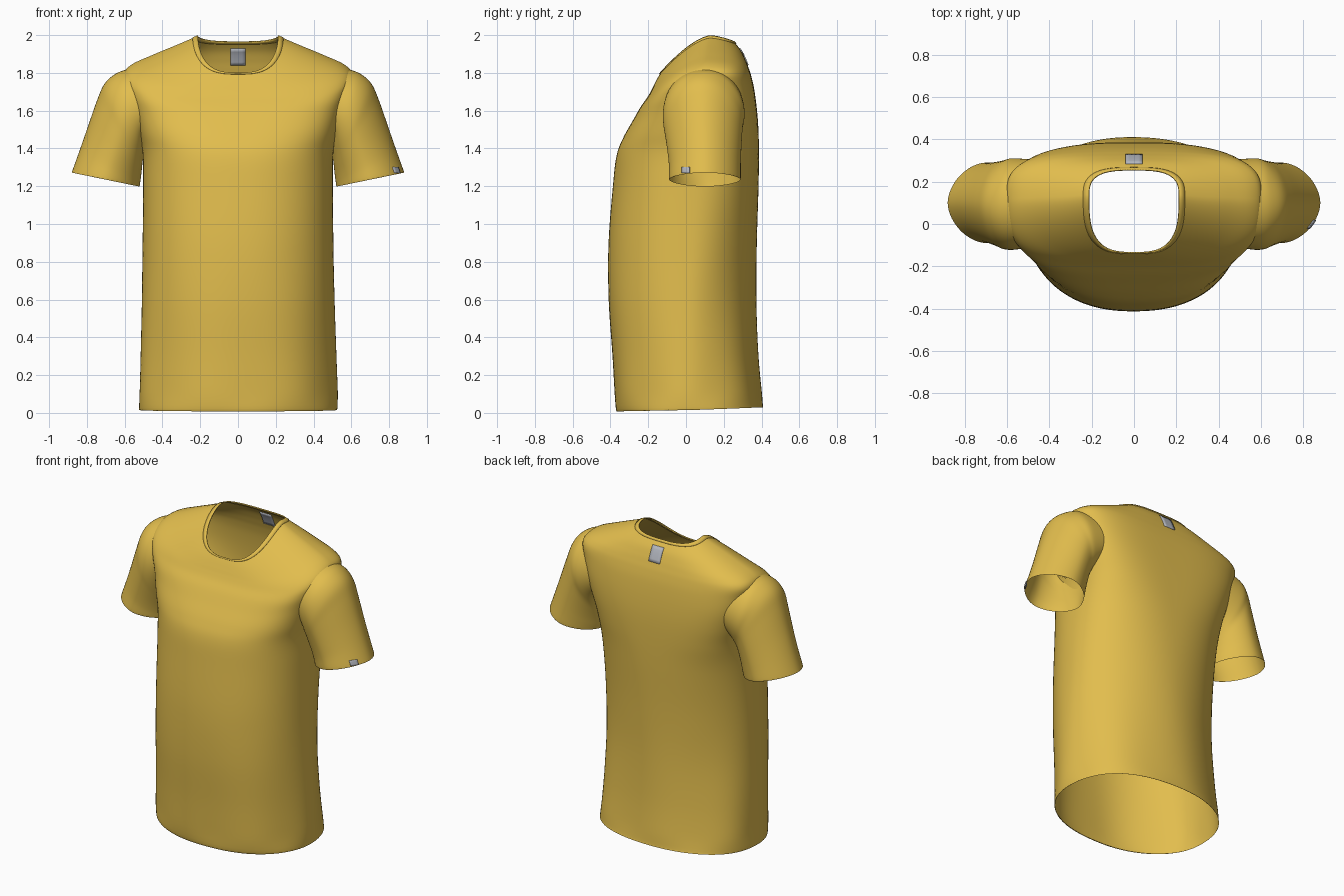
import bpy, bmesh, math
from mathutils import Vector
from mathutils.bvhtree import BVHTree

if "Cube" in bpy.data.objects:
    bpy.data.objects.remove(bpy.data.objects["Cube"])


def material(name, color):
    m = bpy.data.materials.new(name)
    m.diffuse_color = (*color, 1)
    m.use_nodes = True
    m.node_tree.nodes["Principled BSDF"].inputs["Base Color"].default_value = m.diffuse_color
    return m


YELLOW = material("mustard cotton", (0.76, 0.51, 0.075))
GREY = material("grey label", (0.45, 0.47, 0.52))


def smooth_keys(keys, steps):
    """Catmull-Rom interpolation through rows of numbers."""
    rows = []
    for i in range(len(keys) - 1):
        p0, p1 = keys[max(i - 1, 0)], keys[i]
        p2, p3 = keys[i + 1], keys[min(i + 2, len(keys) - 1)]
        for s in range(steps):
            t = s / steps
            rows.append([0.5 * (2 * b + (c - a) * t + (2 * a - 5 * b + 4 * c - d) * t * t
                                + (3 * b - a - 3 * c + d) * t ** 3)
                         for a, b, c, d in zip(p0, p1, p2, p3)])
    rows.append(list(keys[-1]))
    return rows


def build(name, rows, mat, closed=True, keep=None):
    """Skin rows of points into a smooth sheet."""
    bm = bmesh.new()
    grid = [[bm.verts.new(p) for p in row] for row in rows]
    n = len(rows[0])
    for a, b in zip(grid, grid[1:]):
        for i in range(n if closed else n - 1):
            j = (i + 1) % n
            f = bm.faces.new((a[i], a[j], b[j], b[i]))
            f.smooth = True
    tree = BVHTree.FromBMesh(bm)
    if keep:
        bmesh.ops.delete(bm, geom=[f for f in bm.faces if not keep(f.calc_center_median())],
                         context='FACES')
    bmesh.ops.recalc_face_normals(bm, faces=bm.faces)
    mesh = bpy.data.meshes.new(name)
    bm.to_mesh(mesh)
    bm.free()
    mesh.materials.append(mat)
    ob = bpy.data.objects.new(name, mesh)
    bpy.context.collection.objects.link(ob)
    return ob, tree


def thicken(ob, amount):
    mod = ob.modifiers.new("thickness", 'SOLIDIFY')
    mod.thickness = amount
    mod.offset = 0


# Torso: half width, side y, side z, front y, front z, back y, back z,
# front squareness, back squareness
TORSO = [
    (.522, .02, .015, -.362, .008, .41, .03, .92, .88),
    (.525, .02, .05, -.374, .04, .404, .06, .92, .90),
    (.518, .02, .30, -.39, .30, .382, .30, .92, .98),
    (.510, .02, .60, -.41, .60, .372, .60, .90, 1.04),
    (.505, .03, .90, -.41, .90, .375, .90, .88, 1.0),
    (.502, .04, 1.20, -.387, 1.20, .384, 1.20, .85, .85),
    (.505, .06, 1.38, -.368, 1.36, .386, 1.38, .80, .68),
    (.530, .08, 1.50, -.333, 1.455, .383, 1.51, .74, .60),
    (.560, .10, 1.62, -.28, 1.55, .374, 1.62, .68, .57),
    (.588, .10, 1.72, -.24, 1.62, .360, 1.72, .65, .57),
    (.603, .11, 1.797, -.205, 1.67, .345, 1.785, .65, .59),
    (.560, .11, 1.846, -.185, 1.705, .332, 1.825, .65, .60),
    (.450, .115, 1.896, -.170, 1.735, .317, 1.865, .65, .62),
    (.320, .12, 1.950, -.152, 1.770, .293, 1.915, .65, .64),
    (.212, .13, 1.996, -.135, 1.800, .255, 1.965, .66, .66),
]


def torso_ring(k, count=112):
    a, ys, zs, yf, zf, yb, zb, pf, pb = k
    ring = []
    for i in range(count):
        t = math.tau * i / count
        c, s = math.cos(t), math.sin(t)
        ye, ze, p = (yb, zb, pb) if s > 0 else (yf, zf, pf)
        n = 2 / p
        r = (abs(c) ** n + abs(s) ** n) ** (-1 / n)
        u = abs(s) * r
        w = u ** (1 / p)
        # soft drape folds that fade out above the hem
        fold = 1 + .012 * math.cos(7 * t + .6) * max(0, 1 - zs / .8) * min(1, zs / .1)
        ring.append((a * c * r * fold, ys + (ye - ys) * u * fold, zs + (ze - zs) * w))
    return ring


def outside_armhole(p):
    return abs(p.x) < .4 or ((p.y - .095) / .185) ** 2 + ((p.z - 1.61) / .175) ** 2 > 1


rings = [torso_ring(k) for k in smooth_keys(TORSO, 6)]
torso, torso_tree = build("torso", rings, YELLOW, keep=outside_armhole)

# Thin collar band
collar, _ = build("collar", rings[-3:], YELLOW)
thicken(collar, .007)

# Sleeves: upper x, upper z, lower x, lower z, front y, back y, squareness
SLEEVE = [
    (.590, 1.820, .490, 1.41, -.115, .305, 1),
    (.645, 1.797, .500, 1.37, -.122, .310, 1),
    (.705, 1.745, .505, 1.33, -.120, .302, 1.05),
    (.746, 1.655, .509, 1.29, -.110, .297, 1.1),
    (.800, 1.500, .513, 1.255, -.097, .292, 1.12),
    (.840, 1.385, .517, 1.225, -.090, .290, 1.12),
    (.876, 1.285, .520, 1.205, -.090, .290, 1.12),
    (.880, 1.272, .521, 1.198, -.088, .288, 1.12),
]


def sleeve_ring(k, count=64):
    ux, uz, lx, lz, yf, yb, p = k
    ring = []
    for i in range(count):
        t = math.tau * i / count
        c, s = math.cos(t), math.sin(t)
        r = (abs(c) ** (2 / p) + abs(s) ** (2 / p)) ** (-p / 2)
        c, s = c * r, s * r
        ring.append(((ux + lx) / 2 + c * (ux - lx) / 2,
                     (yf + yb) / 2 + s * (yb - yf) / 2,
                     (uz + lz) / 2 + c * (uz - lz) / 2))
    return ring


def onto_torso(p):
    """Seat a seam point just under the torso surface."""
    hit = torso_tree.ray_cast(Vector((1, p[1], p[2])), Vector((-1, 0, 0)))[0]
    x = hit.x - .008 if hit else .57
    return (min(max(x, .43), .595), p[1], p[2])


keys = [sleeve_ring(k) for k in SLEEVE]
keys[0] = [onto_torso(p) for p in keys[0]]
columns = [smooth_keys([ring[i] for ring in keys], 5) for i in range(len(keys[0]))]
sleeve, sleeve_tree = build("sleeves", list(zip(*columns)), YELLOW)
sleeve.modifiers.new("both sides", 'MIRROR').use_mirror_merge = False


# Labels laid on the cloth
def label(name, tree, starts, direction):
    rows = [[tree.ray_cast(Vector(p), Vector(direction))[0] for p in row] for row in starts]
    ob, _ = build(name, rows, GREY, closed=False)
    thicken(ob, .0095)


label("neck_label", torso_tree,
      [[(-.04 + .02 * i, 1, 1.84 + .018 * j) for i in range(5)] for j in range(6)], (0, -1, 0))
label("sleeve_tag", sleeve_tree,
      [[(1.2, -.02 + .01 * i, 1.269 + .008 * j) for i in range(5)] for j in range(5)], (-1, 0, 0))

# Smooth cloth, crisp label and collar borders
for ob in bpy.context.collection.objects:
    ob.select_set(True)
    bpy.context.view_layer.objects.active = ob
bpy.ops.object.shade_smooth_by_angle(angle=math.radians(50))
